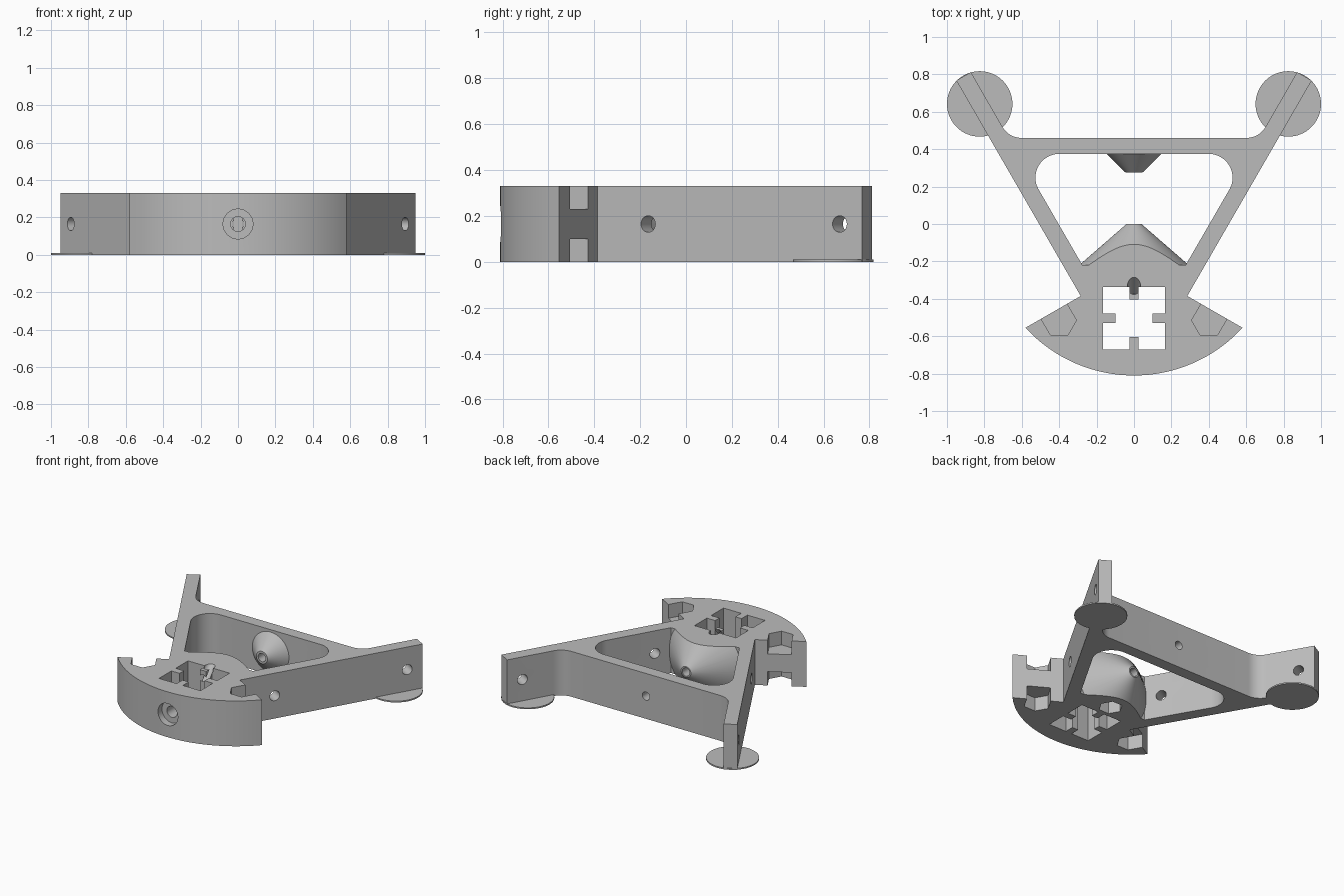
import bpy, bmesh
from math import sin, cos, tan, pi, radians
from mathutils import Vector

if "Cube" in bpy.data.objects:
    bpy.data.objects.remove(bpy.data.objects["Cube"])

H = 0.33            # plate height
MID = H / 2
SLOPE = tan(radians(30))

grey = bpy.data.materials.new("plain_grey")
grey.use_nodes = True
grey.diffuse_color = (0.5, 0.5, 0.5, 1)
grey.node_tree.nodes["Principled BSDF"].inputs["Base Color"].default_value = (0.5, 0.5, 0.5, 1)


def finish(name, bm):
    bmesh.ops.recalc_face_normals(bm, faces=bm.faces)
    mesh = bpy.data.meshes.new(name)
    bm.to_mesh(mesh)
    bm.free()
    mesh.materials.append(grey)
    ob = bpy.data.objects.new(name, mesh)
    bpy.context.collection.objects.link(ob)
    return ob


def prism(name, points, z0, z1):
    bm = bmesh.new()
    face = bm.faces.new([bm.verts.new((x, y, z0)) for x, y in points])
    top = bmesh.ops.extrude_face_region(bm, geom=[face])["geom"]
    verts = [v for v in top if isinstance(v, bmesh.types.BMVert)]
    bmesh.ops.translate(bm, verts=verts, vec=(0, 0, z1 - z0))
    return finish(name, bm)


def rod(name, a, b, r1, r2=None, sides=48):
    a, b = Vector(a), Vector(b)
    bm = bmesh.new()
    bmesh.ops.create_cone(bm, cap_ends=True, segments=sides, radius1=r1,
                          radius2=r1 if r2 is None else r2, depth=(b - a).length)
    turn = (b - a).to_track_quat('Z', 'Y').to_matrix()
    bmesh.ops.rotate(bm, verts=bm.verts, matrix=turn)
    bmesh.ops.translate(bm, verts=bm.verts, vec=(a + b) / 2)
    return finish(name, bm)


def combine(target, tool, operation):
    mod = target.modifiers.new("combine", 'BOOLEAN')
    mod.operation = operation
    mod.solver = 'EXACT'
    mod.object = tool
    bpy.context.view_layer.objects.active = target
    bpy.ops.object.modifier_apply(modifier=mod.name)
    bpy.data.objects.remove(tool)


def arc(cx, cy, r, start, end, steps):
    angles = [radians(start + (end - start) * i / steps) for i in range(steps + 1)]
    return [(cx + r * cos(t), cy + r * sin(t)) for t in angles]


def mirrored(half):
    return half + [(-x, y) for x, y in reversed(half) if abs(x) > 1e-4]


# Frame: curved head, two splayed arms and a rear bar
half = arc(0, -0.023, 0.787, -90, -42.5, 24)
half += [(0.285, -0.385), (0.95, 0.767), (0.872, 0.812)]
half += arc(0.6, 0.58, 0.12, -30, -90, 10)
frame = prism("frame", mirrored(half), 0, H)

# Rounded triangular opening
opening = [(0.276, -0.22)] + arc(0.4, 0.248, 0.127, -30, 90, 16)
combine(frame, prism("opening", mirrored(opening), -0.1, 0.5), 'DIFFERENCE')

# Large cone trimmed to the plate height, and small cone on the rear bar
cone = rod("head_cone", (0, -0.24, MID), (0, 0, MID), 0.316, 0.04, 96)
slab = prism("slab", [(-1, -1), (1, -1), (1, 1), (-1, 1)], 0, H)
combine(cone, slab, 'INTERSECT')
combine(frame, cone, 'UNION')
combine(frame, rod("bar_cone", (0, 0.39, MID), (0, 0.275, MID), 0.163, 0.045, 64), 'UNION')

# Square socket with a key in the middle of each side
w, k, t, cy = 0.167, 0.1, 0.025, -0.503
side = [(w, -w), (w, -t), (k, -t), (k, t), (w, t)]
socket = []
for turn in range(4):
    c, s = round(cos(turn * pi / 2)), round(sin(turn * pi / 2))
    socket += [(c * x - s * y, cy + s * x + c * y) for x, y in side]
combine(frame, prism("socket", socket, -0.1, 0.5), 'DIFFERENCE')

# Nut pockets open to the wing edges, above and below
out = Vector((0.5, 0.866)) * 0.2
corners = [Vector(p) for p in arc(0.4, -0.515, 0.092, 0, 300, 5)]
for sign in (1, -1):
    pocket = [corners[3], corners[4], corners[5], corners[0],
              corners[0] + out, corners[3] + out]
    points = [(sign * p.x, p.y) for p in pocket]
    for z0, z1 in ((-0.1, 0.1), (0.23, 0.5)):
        combine(frame, prism("nut_pocket", points, z0, z1), 'DIFFERENCE')
combine(frame, prism("lower_pocket", arc(0, -0.24, 0.08, 0, 300, 5), -0.1, 0.1), 'DIFFERENCE')

# Bolt holes along the centre line
for a, b, r in ((-0.9, -0.76, 0.08), (-0.9, -0.668, 0.04),
                (-0.34, 0.1, 0.03), (0.2, 0.6, 0.03)):
    combine(frame, rod("bolt_hole", (0, a, MID), (0, b, MID), r, sides=32), 'DIFFERENCE')
notch = rod("slanted_notch", (0, -0.305, 0.36), (0, -0.4, 0.25), 0.035, sides=24)
combine(frame, notch, 'DIFFERENCE')

# Cross holes through the arms
for sign in (1, -1):
    for y in (-0.165, 0.67):
        x = 0.285 + (y + 0.385) * SLOPE
        a = (sign * (x + 0.1), y - 0.1 * SLOPE, MID)
        b = (sign * (x - 0.13), y + 0.13 * SLOPE, MID)
        combine(frame, rod("arm_hole", a, b, 0.036, sides=32), 'DIFFERENCE')

# Thin round feet under the arm ends
feet = [rod(name, (x, 0.642, 0), (x, 0.642, 0.01), 0.175, sides=64)
        for name, x in (("left_foot", 0.825), ("right_foot", -0.825))]

bpy.ops.object.select_all(action='DESELECT')
for ob in [frame] + feet:
    ob.select_set(True)
bpy.context.view_layer.objects.active = frame
bpy.ops.object.shade_smooth_by_angle(angle=radians(25))
